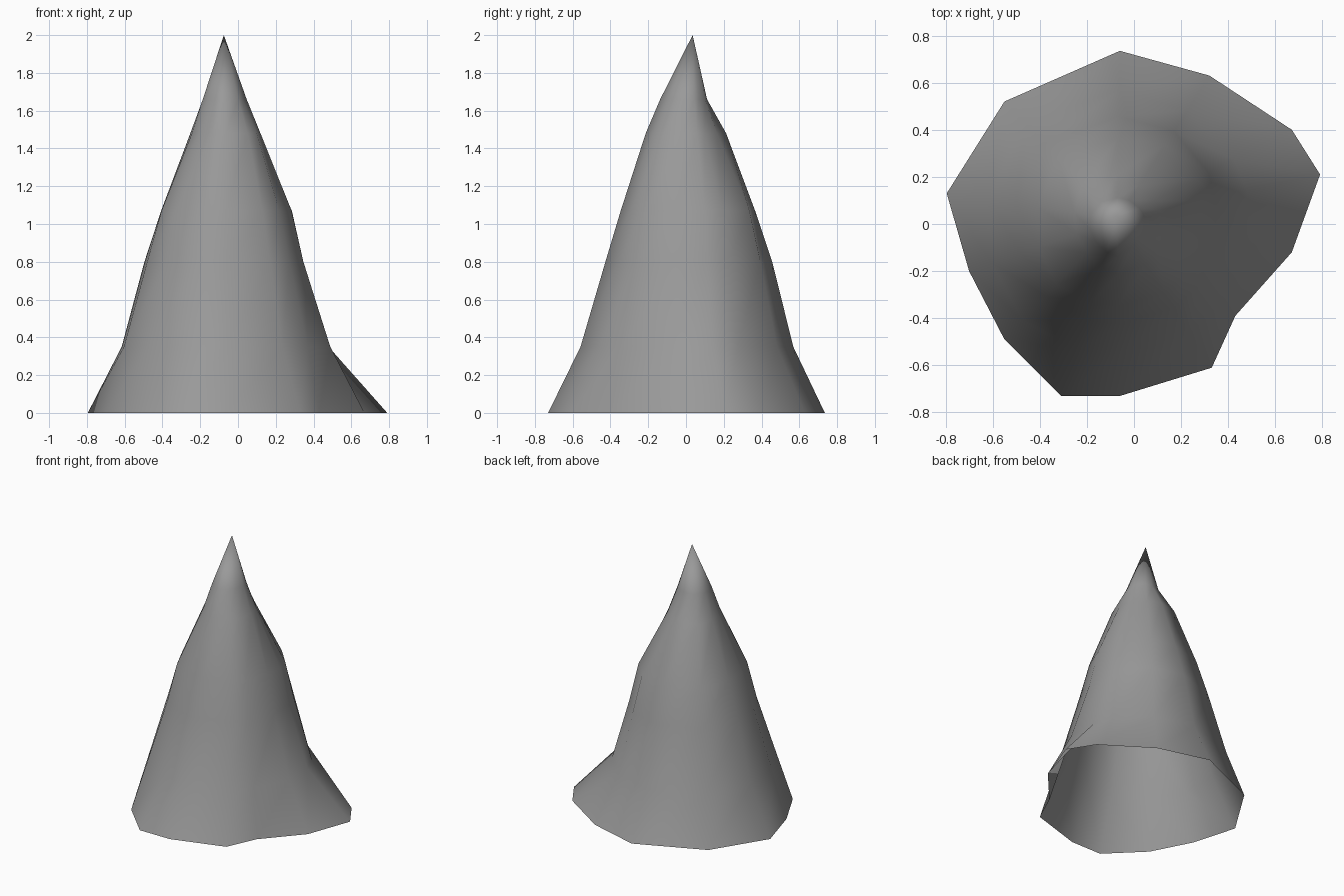
import bpy, bmesh, math

if "Cube" in bpy.data.objects:
    bpy.data.objects.remove(bpy.data.objects["Cube"])

# Irregular foot outline (x, y) on the ground, counter-clockwise
FOOT = [(0.79, 0.21), (0.67, 0.40), (0.32, 0.63), (-0.06, 0.735), (-0.55, 0.52),
        (-0.795, 0.13), (-0.70, -0.20), (-0.55, -0.49), (-0.31, -0.73),
        (-0.06, -0.73), (0.33, -0.61), (0.43, -0.39), (0.67, -0.12)]
CX, CY = -0.07, 0.02
APEX = (-0.075, 0.035, 2.0)

# Height and radii toward E, NE, N, NW, W, SW, S, SE for each upper ring
RINGS = [
    (0.35, [0.56, 0.54, 0.54, 0.56, 0.54, 0.58, 0.57, 0.56]),
    (0.80, [0.41, 0.44, 0.43, 0.44, 0.42, 0.44, 0.44, 0.44]),
    (1.07, [0.35, 0.38, 0.34, 0.36, 0.33, 0.375, 0.36, 0.37]),
    (1.48, [0.18, 0.16, 0.19, 0.21, 0.175, 0.19, 0.23, 0.22]),
    (1.66, [0.115, 0.095, 0.09, 0.10, 0.115, 0.13, 0.155, 0.12]),
]


def radius_at(radii, angle):
    t = (angle / (math.pi / 4)) % 8
    i = int(t)
    f = t - i
    return (radii[i % 8] * (1 - f) + radii[(i + 1) % 8] * f) * 1.015


bm = bmesh.new()
angles = [math.atan2(y - CY, x - CX) for x, y in FOOT]

# Foot ring, then the tapering rings above it
rings = [[bm.verts.new((x, y, 0)) for x, y in FOOT]]
for z, radii in RINGS:
    ring = []
    for a in angles:
        r = radius_at(radii, a)
        ring.append(bm.verts.new((CX + r * math.cos(a), CY + r * math.sin(a), z)))
    rings.append(ring)

# Side walls (the underside stays open)
n = len(FOOT)
for low, high in zip(rings, rings[1:]):
    for i in range(n):
        j = (i + 1) % n
        bm.faces.new((low[i], low[j], high[j], high[i]))

# Pointed tip
tip = bm.verts.new(APEX)
for i in range(n):
    bm.faces.new((rings[-1][i], rings[-1][(i + 1) % n], tip))

for face in bm.faces:
    face.smooth = True
mesh = bpy.data.meshes.new("rock_spire")
bm.to_mesh(mesh)
bm.free()

# Dark grey stone
stone = bpy.data.materials.new("dark_stone")
stone.diffuse_color = (0.32, 0.32, 0.32, 1)
stone.use_nodes = True
stone.node_tree.nodes["Principled BSDF"].inputs["Base Color"].default_value = stone.diffuse_color
mesh.materials.append(stone)
spire = bpy.data.objects.new("rock_spire", mesh)
bpy.context.collection.objects.link(spire)
